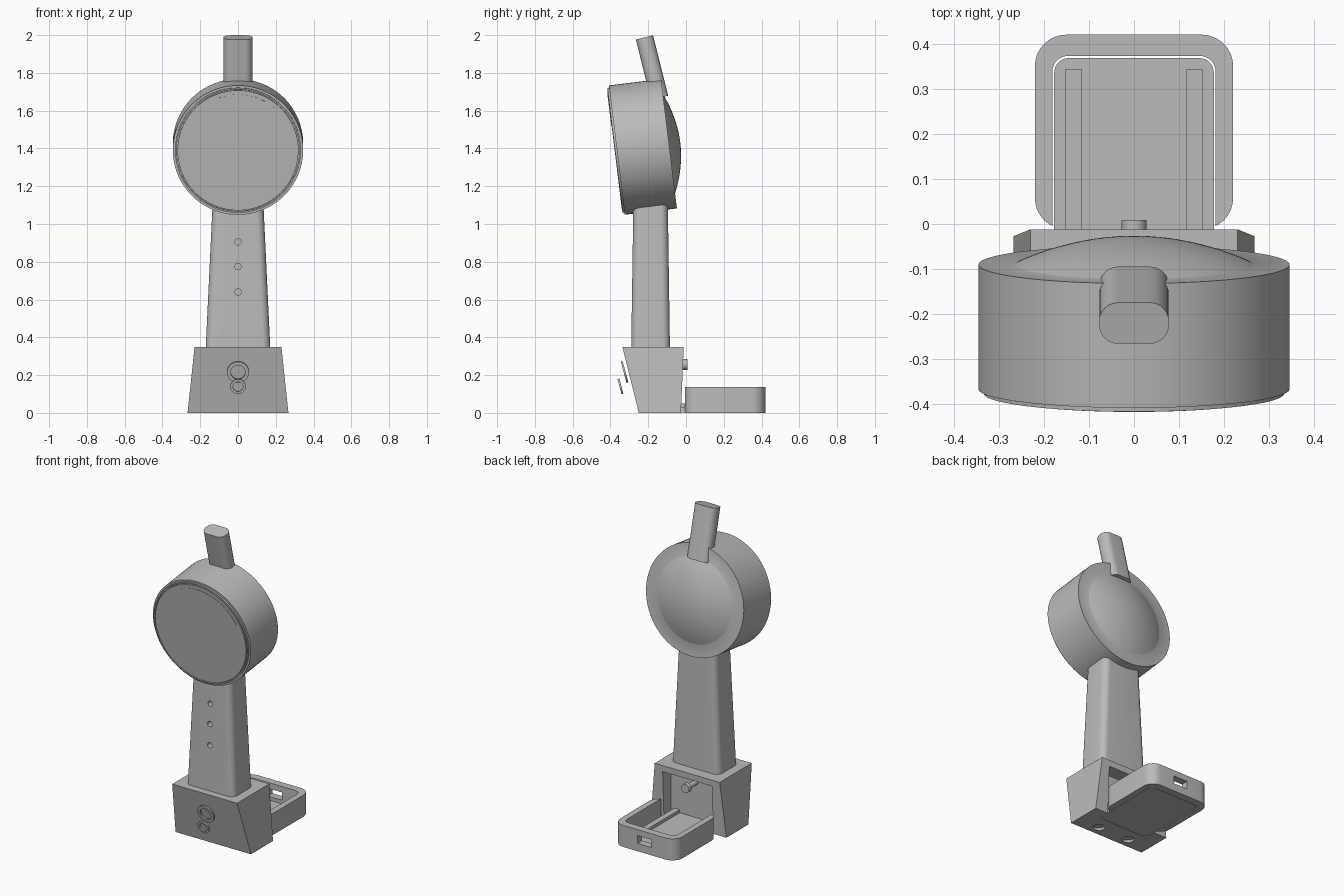
import bpy, bmesh
from math import radians, sin, cos, pi
from mathutils import Matrix, Vector

cube = bpy.data.objects.get("Cube")
if cube:
    bpy.data.objects.remove(cube, do_unlink=True)

grey = bpy.data.materials.new("plain grey")
grey.use_nodes = True
COLOUR = (0.5, 0.5, 0.5, 1)
grey.diffuse_color = COLOUR
grey.node_tree.nodes["Principled BSDF"].inputs["Base Color"].default_value = COLOUR


def finish(name, bm, loc=(0, 0, 0), tilt=0):
    """Turn a bmesh into a named, shaded object, tilted about x."""
    bmesh.ops.remove_doubles(bm, verts=bm.verts, dist=1e-5)
    bmesh.ops.recalc_face_normals(bm, faces=bm.faces)
    bm.transform(Matrix.Translation(loc) @ Matrix.Rotation(radians(tilt), 4, 'X'))
    mesh = bpy.data.meshes.new(name)
    bm.to_mesh(mesh)
    bm.free()
    mesh.materials.append(grey)
    ob = bpy.data.objects.new(name, mesh)
    bpy.context.collection.objects.link(ob)
    shade(ob)
    return ob


def shade(ob):
    bpy.ops.object.select_all(action='DESELECT')
    ob.select_set(True)
    bpy.context.view_layer.objects.active = ob
    bpy.ops.object.shade_smooth_by_angle(angle=radians(30))


def rounded(hx, y0, y1, r, z, seg=8):
    """Loop of points round a rectangle with rounded corners."""
    if r == 0:
        return [Vector(p) for p in ((hx, y1, z), (-hx, y1, z), (-hx, y0, z), (hx, y0, z))]
    pts = []
    for k, (cx, cy) in enumerate(((hx - r, y1 - r), (r - hx, y1 - r),
                                  (r - hx, y0 + r), (hx - r, y0 + r))):
        for i in range(seg + 1):
            a = (k + i / seg) * pi / 2
            pts.append(Vector((cx + r * cos(a), cy + r * sin(a), z)))
    return pts


def loft(name, bottom, top, loc=(0, 0, 0), tilt=0):
    """Solid between two matching loops."""
    bm = bmesh.new()
    lo = [bm.verts.new(p) for p in bottom]
    hi = [bm.verts.new(p) for p in top]
    n = len(lo)
    bm.faces.new(lo[::-1])
    bm.faces.new(hi)
    for i in range(n):
        bm.faces.new((lo[i], lo[(i + 1) % n], hi[(i + 1) % n], hi[i]))
    return finish(name, bm, loc, tilt)


def slab(name, hx, y0, y1, z0, z1, r=0, x=0):
    return loft(name, rounded(hx, y0, y1, r, z0), rounded(hx, y0, y1, r, z1), (x, 0, 0))


def lathe(name, profile, loc, tilt, start=0, sweep=360, steps=96):
    """Spin (radius, height) points about the local z axis."""
    bm = bmesh.new()
    vs = [bm.verts.new((r, 0, h)) for r, h in profile]
    es = [bm.edges.new(p) for p in zip(vs, vs[1:])]
    bmesh.ops.spin(bm, geom=vs + es, cent=(0, 0, 0), axis=(0, 0, 1),
                   angle=radians(sweep), steps=steps, use_duplicate=False)
    bm.transform(Matrix.Rotation(radians(start), 4, 'Z'))
    return finish(name, bm, loc, tilt)


def rod(name, r, length, loc, tilt):
    h = length / 2
    return lathe(name, [(0, -h), (r, -h), (r, h), (0, h)], loc, tilt, steps=32)


def cut(ob, cutter):
    cutter.hide_render = True
    mod = ob.modifiers.new("cut", 'BOOLEAN')
    mod.operation = 'DIFFERENCE'
    mod.solver = 'EXACT'
    mod.object = cutter
    bpy.ops.object.select_all(action='DESELECT')
    bpy.context.view_layer.objects.active = ob
    ob.select_set(True)
    bpy.ops.object.modifier_apply(modifier=mod.name)
    bpy.data.objects.remove(cutter, do_unlink=True)
    shade(ob)


# Base block: flared to the sides, front leaning outward, open at the back
base = loft("base_block", rounded(0.267, -0.25, -0.027, 0, 0),
            rounded(0.23, -0.337, -0.012, 0, 0.35))
cut(base, slab("back_opening", 0.175, -0.1, 0.1, -0.1, 0.31))
for x in (-0.11, 0.11):
    cut(base, rod("foot_hole", 0.034, 0.03, (x, -0.185, 0), 0))

# Tapered neck with three small holes
neck = loft("neck", rounded(0.171, -0.29, -0.085, 0.04, 0.34),
            rounded(0.132, -0.278, -0.097, 0.04, 1.16))
for z in (0.64, 0.775, 0.905):
    cut(neck, rod("neck_hole", 0.017, 0.08, (0, -0.285, z), 90))

# Drum head with a grooved front disc and a domed back
HEAD, LEAN = (0, -0.229, 1.408), -83
dome = [(0.265 * cos(a), 0.14 + 0.06 * (1 - cos(a) ** 2))
        for a in (i * pi / 32 for i in range(17))]
lathe("head", [(0, -0.15), (0.32, -0.15), (0.32, -0.138), (0.325, -0.138),
               (0.325, -0.148), (0.333, -0.148), (0.333, -0.138), (0.345, -0.138),
               (0.345, 0.14)] + dome, HEAD, LEAN)
lathe("front_arc", [(0.294, -0.149), (0.294, -0.152), (0.298, -0.152), (0.298, -0.149)],
      HEAD, LEAN, start=-112, sweep=85, steps=32)

# Top grip leaning forward
loft("top_grip", rounded(0.077, -0.047, 0.047, 0.042, -0.33),
     rounded(0.077, -0.047, 0.047, 0.042, 0), (0, -0.22, 1.988), 14)

# Two ring buttons standing off the front
for name, r, hole, y, z in (("upper_ring", 0.058, 0.038, -0.325, 0.216),
                            ("lower_ring", 0.041, 0.026, -0.347, 0.14)):
    h = 0.005
    lathe(name, [(hole, -h), (r, -h), (r, h), (hole, h), (hole, -h)],
          (0, y, z), -75, steps=48)

# Knob on a thin shaft inside the back opening
rod("knob", 0.028, 0.027, (0, -0.005, 0.256), 90)
rod("knob_shaft", 0.016, 0.1, (0, -0.06, 0.256), 90)

# Tray: open frame with a port, separate floor and two rails
tray = slab("tray_frame", 0.22, -0.012, 0.42, 0, 0.138, r=0.07)
cut(tray, slab("tray_inside", 0.181, -0.2, 0.373, -0.1, 0.3, r=0.035))
cut(tray, slab("port", 0.05, 0.3, 0.5, 0.05, 0.1))
slab("tray_floor", 0.177, -0.1, 0.368, 0.002, 0.03, r=0.032)
for side, x in (("left", 0.134), ("right", -0.134)):
    slab(side + "_rail", 0.019, -0.1, 0.343, 0.028, 0.05, x=x)
